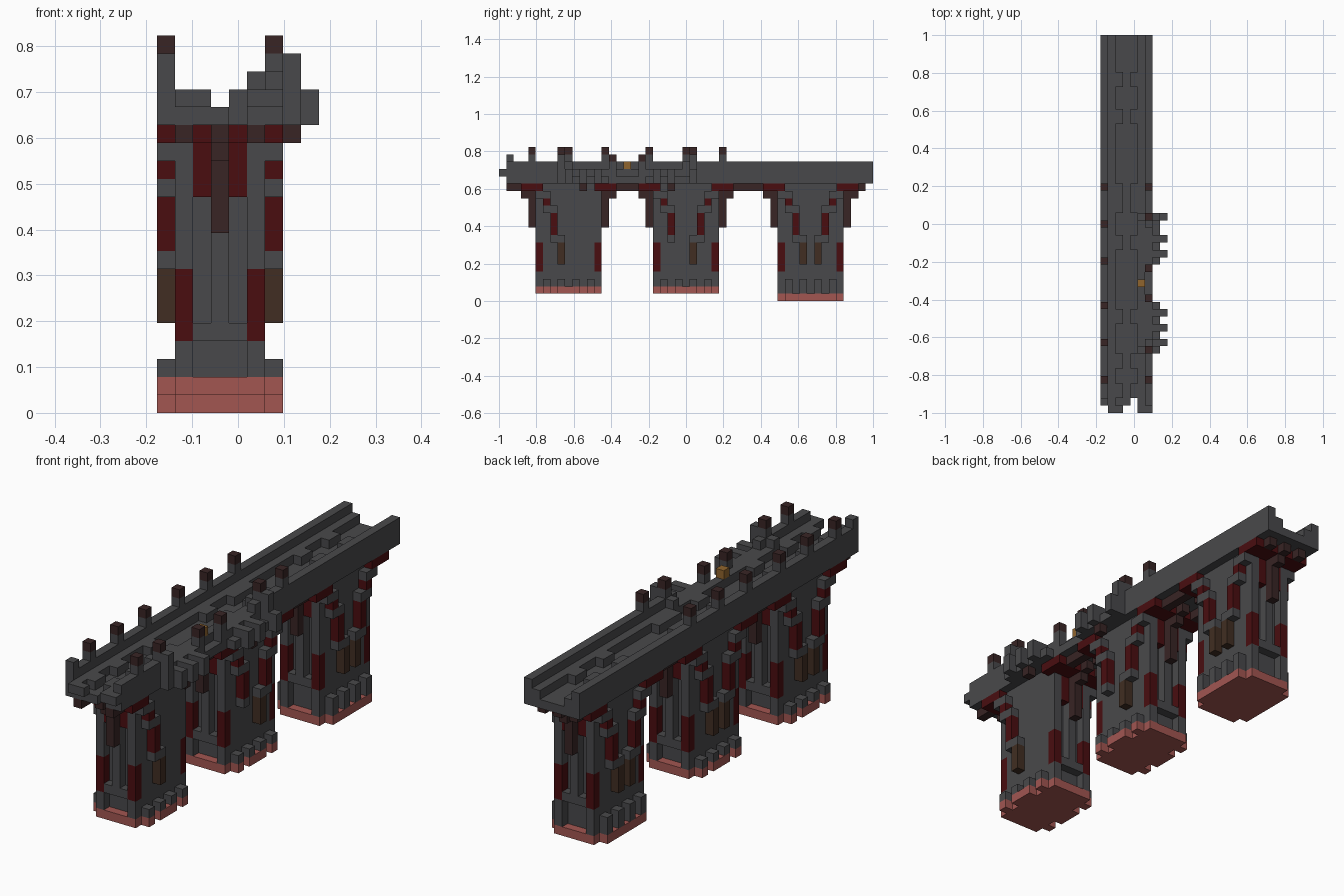
import bpy
import bmesh
from math import radians
from mathutils import Vector

default_cube = bpy.data.objects.get("Cube")
if default_cube:
    bpy.data.objects.remove(default_cube, do_unlink=True)

UNIT = 2 / 51
ORIGIN = Vector((-4.5, -25.5, 0))
COLOURS = {
    "grey stone": (0.066, 0.066, 0.070),
    "dark red": (0.068, 0.004, 0.005),
    "dark wood": (0.040, 0.018, 0.018),
    "brown wood": (0.052, 0.027, 0.016),
    "rust brick": (0.36, 0.093, 0.083),
    "gold": (0.28, 0.13, 0.027),
}
NAMES = list(COLOURS)
GREY, RED, DARK, BROWN, RUST, GOLD = range(len(NAMES))


def make_material(name):
    material = bpy.data.materials.new(name)
    material.use_nodes = True
    rgba = (*COLOURS[name], 1)
    material.diffuse_color = rgba
    material.node_tree.nodes["Principled BSDF"].inputs["Base Color"].default_value = rgba
    return material


MATERIALS = [make_material(name) for name in NAMES]
blocks = {}  # grid cell -> (part name, colour)


def span(value):
    """One cell, or an inclusive (first, last) pair."""
    return range(value[0], value[1] + 1) if isinstance(value, tuple) else (value,)


def fill(part, colour, xs, ys, zs):
    for x in span(xs):
        for y in span(ys):
            for z in span(zs):
                blocks[x, y, z] = (part, colour)


def carve(xs, ys, zs):
    for x in span(xs):
        for y in span(ys):
            for z in span(zs):
                blocks.pop((x, y, z), None)


def side_column(part, face, y, step):
    """Stepped half arch on a long pillar face, rising away from the middle."""
    fill(part, BROWN, face, y + step, (5, 7))
    for out, low, high in ((2, 9, 11), (3, 13, 13)):
        fill(part, GREY, face, y + out * step, low - 1)
        fill(part, RED, face, y + out * step, (low, high))
        fill(part, GREY, face, y + out * step, high + 1)
    fill(part, GREY, face, y + step, 8)
    fill(part, GREY, face, y + 4 * step, 14)


def pillar(part, mid, base, broken=()):
    first, last = mid - 4, mid + 4
    # Brick footing and stone shaft
    fill(part, RUST, (1, 5), (first, last), base)
    fill(part, RUST, (0, 6), (first + 1, last - 1), base)
    fill(part, GREY, (1, 5), (first, last), (base + 1, 15))
    for face in (0, 6):
        for offset in (-3, -1, 1, 3):
            fill(part, GREY, face, mid + offset, (base + 1, 2))
        if base:
            for offset in (-2, 2):
                carve(face, mid + offset, base)
        for step in (-1, 1):
            if (face, step) not in broken:
                side_column(part, face, mid, step)
    # Both narrow ends mirror each other
    for step in (-1, 1):
        end = mid + 4 * step
        carve((2, 4), end, (base + 1, 3))
        for x in (2, 4):
            carve(x, end, (5, 11))
            fill(part, RED, x, end, (12, 15))
        for x in (1, 5):
            fill(part, RED, x, end, (4, 7))
        # Red corbel course with a hanging timber bracket
        for out in (4, 5, 6):
            fill(part, RED, (0, 6), mid + out * step, 15)
        fill(part, DARK, 3, mid + 5 * step, (10, 15))
        fill(part, DARK, 3, mid + 6 * step, (14, 15))
        fill(part, DARK, 3, mid + 7 * step, 15)


# Timber beams under the deck
for x in (1, 5):
    fill("under_beams", DARK, x, (1, 49), 15)

pillar("front_pillar", 9, 1, broken=[(6, 1)])
pillar("middle_pillar", 25, 1)
pillar("back_pillar", 42, 0)
carve(6, 24, (5, 8))

# Deck slab with ragged front edge
fill("deck", GREY, (0, 6), (1, 50), 16)
carve(4, 1, 16)
for x in (1, 5):
    fill("kerbs", GREY, x, (0, 50), 17)
for x in (2, 6):
    fill("kerbs", GREY, x, 0, 17)

# Kerb stones that narrow the walkway
for low, high in ((2, 3), (6, 7), (12, 13), (22, 23), (27, 30), (39, 40), (44, 45)):
    for x in (2, 4):
        fill("kerbs", GREY, x, (low, high), 17)

# Parapets, the one on the left side broken in the middle
fill("long_parapet", GREY, 0, (1, 50), (17, 18))
fill("long_parapet", GREY, 0, 1, 19)
for ys in ((1, 9), (25, 50)):
    fill("broken_parapet", GREY, 6, ys, (17, 18))
for ys in ((10, 14), (20, 24)):
    fill("broken_parapet", GREY, 6, ys, 17)

# Ruined balconies
for ys, teeth in (((8, 14), (9, 11, 13)), ((20, 26), (21, 23, 26))):
    fill("balcony", GREY, 7, ys, 16)
    for y in teeth:
        fill("balcony", GREY, (7, 8), y, (16, 17))
for y, brace in ((8, 11), (26, 23)):
    fill("balcony", GREY, 7, y, (17, 19))
    fill("balcony", GREY, 5, y, 18)
    fill("balcony", DARK, 7, brace, 15)

# Posts with dark caps
for x, rows, top in ((0, (4, 9, 14, 20, 25, 30), 20), (6, (4, 8, 26, 30), 20), (6, (15, 19), 19)):
    for y in rows:
        fill("posts", GREY, x, y, (17, top - 1))
        fill("posts", DARK, x, y, top)

# Treasure block on its plinth
fill("treasure", GREY, 5, 17, 17)
fill("treasure", GOLD, 5, 17, 18)


def build_part(part):
    """Outer faces of the part's blocks, merged where flat and alike."""
    bm = bmesh.new()
    for cell, (owner, colour) in blocks.items():
        if owner != part:
            continue
        centre = Vector(cell) + Vector((0.5, 0.5, 0.5)) + ORIGIN
        for axis in range(3):
            for sign in (-1, 1):
                beside = list(cell)
                beside[axis] += sign
                if tuple(beside) in blocks:
                    continue
                normal, u, v = Vector(), Vector(), Vector()
                normal[axis] = sign / 2
                u[(axis + 1) % 3] = 0.5
                v[(axis + 2) % 3] = sign / 2
                ring = (-u - v, u - v, u + v, v - u)
                face = bm.faces.new([bm.verts.new((centre + normal + c) * UNIT) for c in ring])
                face.material_index = colour
    bmesh.ops.remove_doubles(bm, verts=bm.verts, dist=UNIT / 100)
    bmesh.ops.dissolve_limit(bm, angle_limit=radians(1), verts=bm.verts, edges=bm.edges,
                             delimit={"MATERIAL"})
    mesh = bpy.data.meshes.new(part)
    bm.to_mesh(mesh)
    bm.free()
    for material in MATERIALS:
        mesh.materials.append(material)
    bpy.context.scene.collection.objects.link(bpy.data.objects.new(part, mesh))


for part in sorted({owner for owner, _ in blocks.values()}):
    build_part(part)
